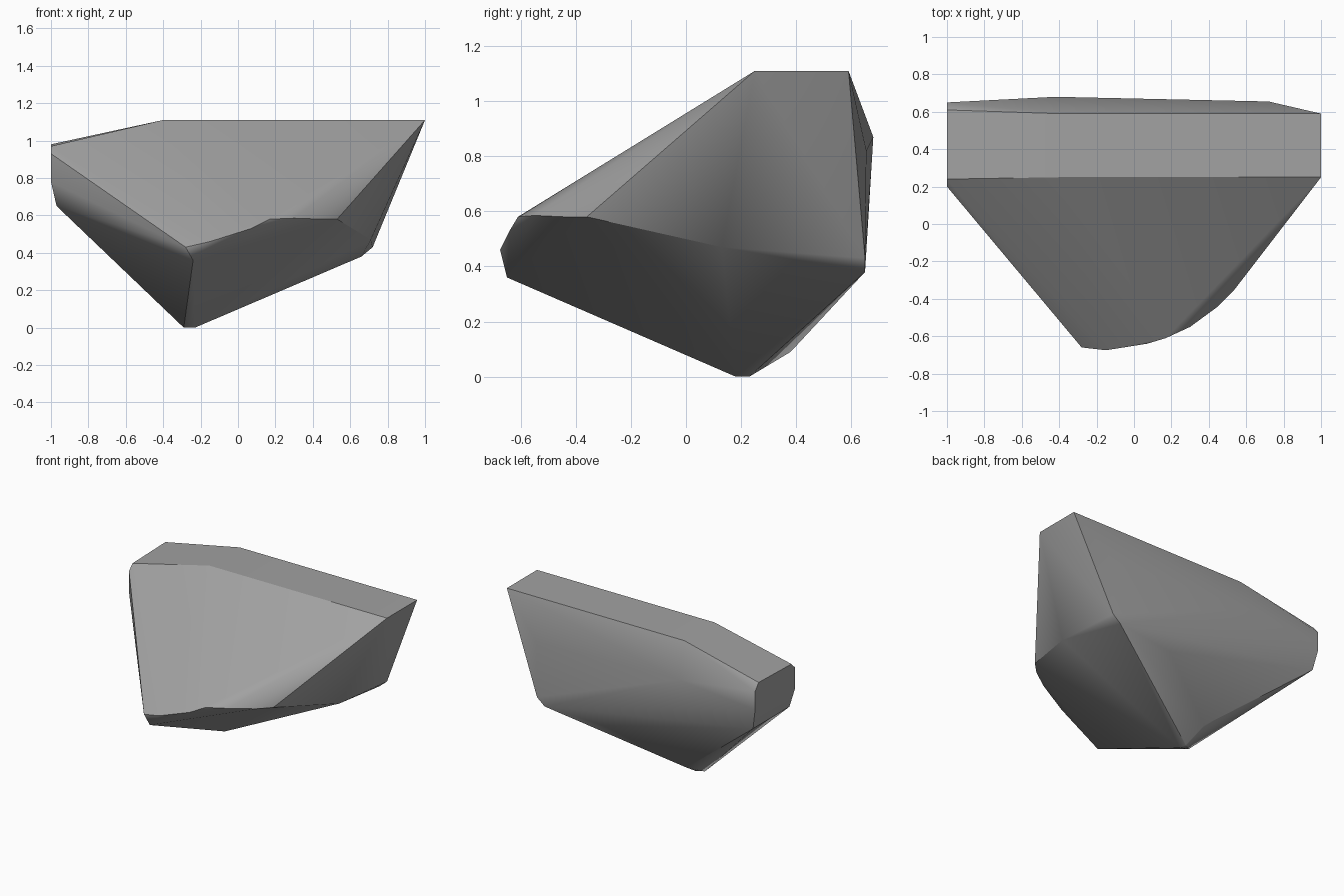
import bpy
import bmesh
import math

# Remove the default object
default = bpy.data.objects.get("Cube")
if default:
    bpy.data.objects.remove(default, do_unlink=True)

# Plain grey stone material
stone = bpy.data.materials.new("grey stone")
stone.use_nodes = True
colour = (0.36, 0.36, 0.36, 1)
stone.diffuse_color = colour
shader = next(n for n in stone.node_tree.nodes if n.type == "BSDF_PRINCIPLED")
shader.inputs["Base Color"].default_value = colour
shader.inputs["Roughness"].default_value = 0.9

# Flat top, sloping down towards one end
top_rim = [(1, 0.25, 1.11), (1, 0.59, 1.11), (-0.4, 0.25, 1.11),
           (-0.4, 0.59, 1.11), (-1, 0.24, 0.97), (-1, 0.61, 0.98)]

# Blunt end face
blunt_end = [(-1, 0.2, 0.93), (-1, 0.2, 0.78), (-0.97, 0.22, 0.65),
             (-0.97, 0.63, 0.65), (-1, 0.65, 0.93), (-1, 0.65, 0.8)]

# Bulging front lip, running round to the pointed side
front_lip = [(-0.24, -0.65, 0.36), (-0.28, -0.66, 0.43), (-0.15, -0.675, 0.46),
             (0.07, -0.64, 0.53), (0.17, -0.61, 0.58), (0.3, -0.55, 0.585),
             (0.45, -0.44, 0.58), (0.53, -0.36, 0.58), (0.65, 0, 0.53),
             (0.71, 0.13, 0.47)]

# Back wall with a shallow ridge
back_wall = [(0.72, 0.65, 0.43), (0.66, 0.65, 0.38), (0.72, 0.655, 0.82),
             (-0.42, 0.68, 0.87), (0.22, 0.62, 0.35)]

# Narrow keel under the stone
keel = [(-0.29, 0.2, 0), (-0.23, 0.18, 0), (-0.24, 0.23, 0), (-0.27, 0.38, 0.09)]

# Wrap the outline groups in one chiselled solid
bm = bmesh.new()
for group in (top_rim, blunt_end, front_lip, back_wall, keel):
    for point in group:
        bm.verts.new(point)
hull = bmesh.ops.convex_hull(bm, input=list(bm.verts))
unused = {v for v in hull["geom_interior"] + hull["geom_unused"]
          if isinstance(v, bmesh.types.BMVert)}
bmesh.ops.delete(bm, geom=list(unused), context="VERTS")
bmesh.ops.dissolve_limit(bm, angle_limit=math.radians(2),
                         verts=list(bm.verts), edges=list(bm.edges))
bmesh.ops.recalc_face_normals(bm, faces=list(bm.faces))

mesh = bpy.data.meshes.new("rock")
bm.to_mesh(mesh)
bm.free()
mesh.materials.append(stone)
rock = bpy.data.objects.new("rock", mesh)
bpy.context.collection.objects.link(rock)

# Soften the shallow creases but keep the hard chiselled edges
bpy.ops.object.select_all(action="DESELECT")
rock.select_set(True)
bpy.context.view_layer.objects.active = rock
bpy.ops.object.shade_smooth_by_angle(angle=math.radians(30))
weighted = rock.modifiers.new("even shading", "WEIGHTED_NORMAL")
weighted.keep_sharp = True
